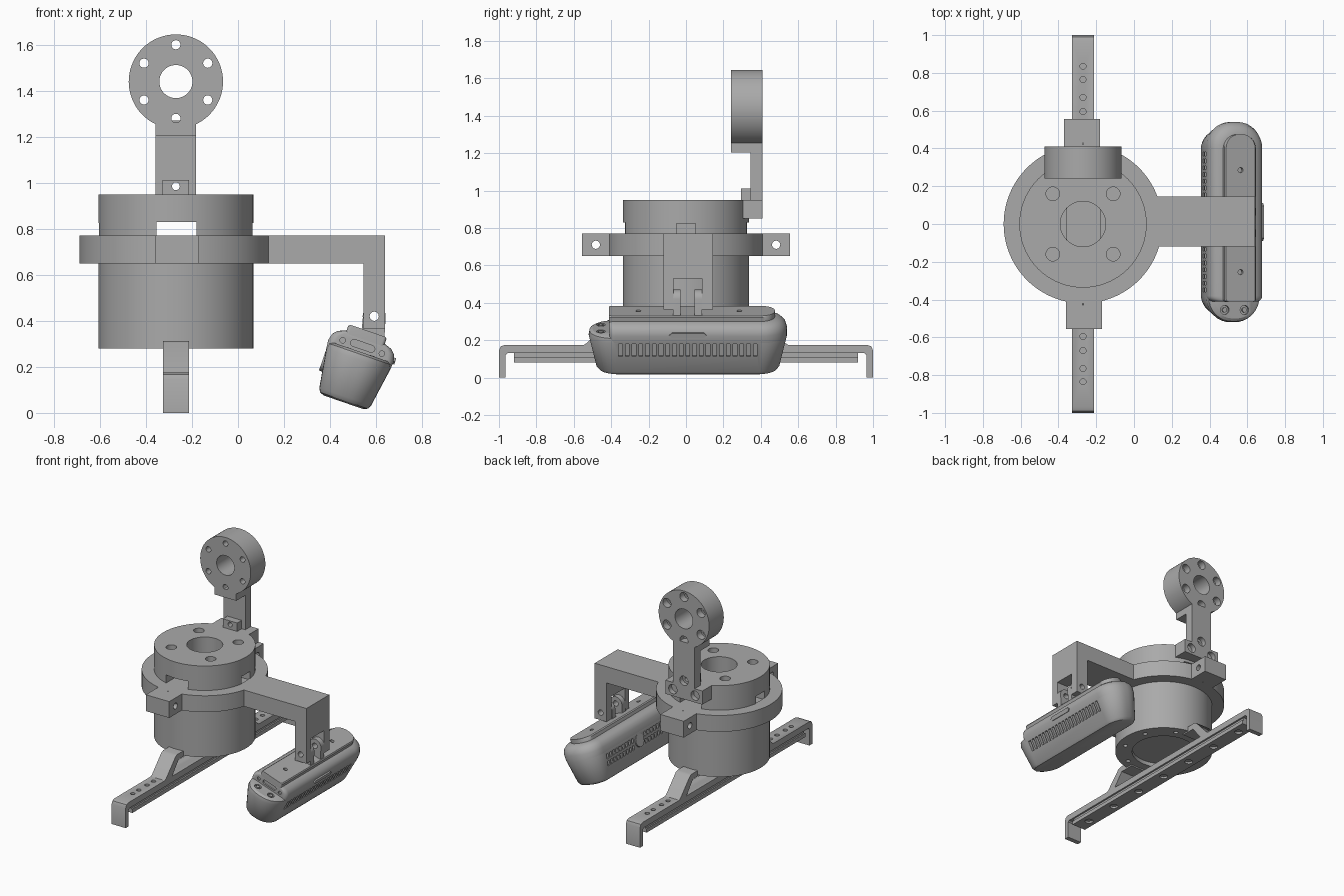
import bpy, bmesh
from math import pi, cos, sin, radians
from mathutils import Matrix

if "Cube" in bpy.data.objects:
    bpy.data.objects.remove(bpy.data.objects["Cube"])

GREY = (0.4, 0.4, 0.4, 1)
mat = bpy.data.materials.new("machined grey")
mat.use_nodes = True
mat.diffuse_color = GREY
mat.node_tree.nodes["Principled BSDF"].inputs["Base Color"].default_value = GREY

CX = -0.27  # axis of the motor
AXES = {"x": Matrix.Rotation(pi / 2, 4, "Y"), "y": Matrix.Rotation(pi / 2, 4, "X"), "z": Matrix()}


def box(bm, x, y, z):
    """Box from (min, max) pairs."""
    size = Matrix.Diagonal((x[1] - x[0], y[1] - y[0], z[1] - z[0], 1))
    mid = Matrix.Translation([(a + b) / 2 for a, b in (x, y, z)])
    bmesh.ops.create_cube(bm, size=1, matrix=mid @ size)


def cyl(bm, centre, r, length, axis="z", n=32):
    bmesh.ops.create_cone(bm, cap_ends=True, segments=n, radius1=r, radius2=r, depth=length,
                          matrix=Matrix.Translation(centre) @ AXES[axis])


def loft(bm, loops):
    """Skin a stack of equal-length point loops and cap the ends."""
    rings = [[bm.verts.new(p) for p in loop] for loop in loops]
    for a, b in zip(rings, rings[1:]):
        for i in range(len(a)):
            j = (i + 1) % len(a)
            bm.faces.new((a[i], a[j], b[j], b[i]))
    bm.faces.new(rings[0][::-1])
    bm.faces.new(rings[-1])
    bmesh.ops.recalc_face_normals(bm, faces=bm.faces)


def outline(v, w, y0, y1, front, back, n=8):
    """Rounded bar outline at height v, with its own front and back corner radius."""
    pts = []
    for k, (sx, r, y) in enumerate(((1, back, y1 - back), (-1, back, y1 - back),
                                    (-1, front, y0 + front), (1, front, y0 + front))):
        for i in range(n + 1):
            a = (k + i / n) * pi / 2
            pts.append((sx * (w - r) + r * cos(a), y + r * sin(a), v))
    return pts


def make(name, build, cut=None):
    """Object from a build function, with an optional function adding cutter solids."""
    def mesh_object(label, fn):
        bm = bmesh.new()
        fn(bm)
        me = bpy.data.meshes.new(label)
        bm.to_mesh(me)
        bm.free()
        ob = bpy.data.objects.new(label, me)
        bpy.context.collection.objects.link(ob)
        return ob
    ob = mesh_object(name, build)
    if cut:
        cutter = mesh_object("cutter", cut)
        mod = ob.modifiers.new("cut", "BOOLEAN")
        mod.operation, mod.object, mod.solver = "DIFFERENCE", cutter, "EXACT"
        mod.use_self = True
        dg = bpy.context.evaluated_depsgraph_get()
        ob.data = bpy.data.meshes.new_from_object(ob.evaluated_get(dg))
        ob.modifiers.clear()
        bpy.data.objects.remove(cutter)
    ob.data.materials.clear()
    ob.data.materials.append(mat)
    ob.data.shade_smooth()
    ob.data.set_sharp_from_angle(angle=radians(32))
    return ob


# Motor drum with bore, bolt holes, slot and underside recess
def drum_cuts(bm):
    cyl(bm, (CX, 0, 0.91), 0.12, 0.2, n=48)
    box(bm, (-0.355, -0.18), (-0.5, 0.5), (0.77, 0.83))
    for s in (-1, 1):
        box(bm, (CX + s * 0.32 - 0.06, CX + s * 0.32 + 0.06), (-0.05, 0.05), (0.76, 0.825))
        for t in (-1, 1):
            cyl(bm, (CX + s * 0.16, t * 0.16, 0.93), 0.036, 0.12, n=24)
    cyl(bm, (CX, 0, 0.28), 0.22, 0.06, n=48)
    for i in range(8):
        a = (i + 0.5) * pi / 4
        cyl(bm, (CX + 0.28 * cos(a), 0.28 * sin(a), 0.28), 0.016, 0.08, n=12)


make("motor_drum", lambda bm: cyl(bm, (CX, 0, 0.615), 0.337, 0.67, n=96), drum_cuts)

# Clamp collar and its two split lugs
make("clamp_collar", lambda bm: cyl(bm, (CX, 0, 0.71), 0.42, 0.12, n=96),
     lambda bm: cyl(bm, (CX, 0, 0.71), 0.33, 0.3, n=96))
for label, s in (("front", -1), ("back", 1)):
    cx = CX - s * 0.005
    ys = sorted((s * 0.34, s * 0.555))
    slit = sorted((s * 0.36, s * 0.43))
    make(label + "_clamp_lug", lambda bm: box(bm, (cx - 0.095, cx + 0.095), ys, (0.65, 0.77)),
         lambda bm: (cyl(bm, (cx, s * 0.482, 0.71), 0.022, 0.4, "x", 20),
                     box(bm, (CX - 0.003, CX + 0.003), slit, (0.6, 0.8))))


# Side arm: horizontal beam and forked drop leg
def arm(bm):
    prof = [(0.08, 0.65), (0.545, 0.65), (0.545, 0.365), (0.64, 0.365), (0.64, 0.77), (0.08, 0.77)]
    loft(bm, [[(x, y, z) for x, z in prof] for y in (-0.12, 0.145)])


def arm_cuts(bm):
    box(bm, (0.5, 0.7), (-0.068, 0.085), (0.3, 0.53))
    for y in (-0.1, 0.12):
        cyl(bm, (0.592, y, 0.42), 0.02, 0.08, "y", 20)


make("side_arm", arm, arm_cuts)


# Hinge prongs rising from the camera
def prongs(bm):
    for y in (-0.05, 0.065):
        cyl(bm, (0.592, y, 0.42), 0.05, 0.04, "y")
        prof = [(0.543, 0.42), (0.535, 0.33), (0.635, 0.3), (0.642, 0.42)]
        loft(bm, [[(x, y + d, z) for x, z in prof] for d in (-0.02, 0.02)])


make("hinge_prongs", prongs, lambda bm: cyl(bm, (0.592, 0, 0.42), 0.02, 0.4, "y", 20))


# Camera, modelled upright then tilted
def lower_shell(bm):
    levels = ((-0.136, 0.09, -0.44, 0.46), (-0.128, 0.11, -0.465, 0.485), (-0.11, 0.119, -0.48, 0.5),
              (0.06, 0.146, -0.52, 0.54), (0.085, 0.142, -0.515, 0.535), (0.095, 0.125, -0.5, 0.52))
    loft(bm, [outline(v, w, a, b, w * 0.9, w * 0.9) for v, w, a, b in levels])


def shell_cuts(bm):
    for i in range(21):
        y = -0.35 + i * 0.036
        box(bm, (0.118, 0.2), (y - 0.01, y + 0.01), (-0.02, 0.055))
        if abs(y) > 0.06:
            for v in (-0.025, 0.025):
                box(bm, (-0.2, -0.118), (y - 0.01, y + 0.01), (v - 0.016, v + 0.016))
    for u in (-0.055, 0.055):
        cyl(bm, (u, -0.455, 0.095), 0.024, 0.03, n=20)


def upper_shell(bm):
    levels = ((0.06, 0.146, 0.54), (0.1, 0.15, 0.54), (0.13, 0.142, 0.53), (0.15, 0.123, 0.51),
              (0.162, 0.09, 0.48))
    loft(bm, [outline(v, w, -0.41, b, 0.03, w * 0.9) for v, w, b in levels])


def end_cuts(bm):
    box(bm, (-0.04, 0.04), (-0.5, -0.4), (0.108, 0.138))
    for s in (-1, 1):
        cyl(bm, (s * 0.04, -0.45, 0.123), 0.015, 0.1, "y", 16)
        cyl(bm, (s * 0.09, -0.45, 0.118), 0.012, 0.1, "y", 16)


def trim(bm):
    loft(bm, [outline(v, w, -0.412, 0.475, 0.015, w * 0.9)
              for v, w in ((0.15, 0.088), (0.185, 0.088), (0.192, 0.081))])


def side_details(bm):
    cyl(bm, (-0.13, 0.01, 0.005), 0.045, 0.03, "x")
    loft(bm, [[(u, y + 0.01, v + 0.105) for y, v in ((-0.1, 0), (-0.085, 0.014), (0.085, 0.014),
              (0.1, 0), (0.085, -0.014), (-0.085, -0.014))] for u in (0.13, 0.156)])
    for u in (-0.055, 0.055):
        cyl(bm, (u, -0.455, 0.09), 0.013, 0.012, n=16)


for ob in (make("camera_lower_shell", lower_shell, shell_cuts),
           make("camera_upper_shell", upper_shell, end_cuts),
           make("camera_mount_plate", trim,
                lambda bm: [cyl(bm, (0, y, 0.19), 0.014, 0.04, n=16) for y in (-0.255, 0.285)]),
           make("camera_side_details", side_details)):
    ob.location = (0.502, 0, 0.175)
    ob.rotation_euler = (0, radians(19), 0)


# Upright post with bolted disc
def post_cuts(bm):
    for x, z in ((-0.36, 0.9), (-0.18, 0.9), (CX, 0.985)):
        cyl(bm, (x, 0.4, z), 0.034, 0.05, "y", 24)
    cyl(bm, (CX, 0.33, 0.985), 0.017, 0.1, "y", 16)


def post(bm):
    prof = [(0.15, 0.85), (0.15, 0.95), (0.0875, 0.95), (0.0875, 1.27)]
    full = [(CX + x, z) for x, z in prof] + [(CX - x, z) for x, z in prof[::-1]]
    loft(bm, [[(x, y, z) for x, z in full] for y in (0.345, 0.41)])


make("upright_post", post, post_cuts)
make("post_foot", lambda bm: box(bm, (-0.42, -0.12), (0.305, 0.345), (0.85, 0.95)))
make("post_tab", lambda bm: box(bm, (-0.328, -0.212), (0.293, 0.345), (0.94, 1.012)),
     lambda bm: cyl(bm, (CX, 0.3, 0.985), 0.017, 0.2, "y", 16))


def disc_cuts(bm):
    cyl(bm, (CX, 0.32, 1.44), 0.072, 0.4, "y", 48)
    for i in range(6):
        a = pi / 6 + i * pi / 3
        x, z = CX + 0.16 * cos(a), 1.44 + 0.16 * sin(a)
        cyl(bm, (x, 0.3, z), 0.02, 0.3, "y", 20)
        cyl(bm, (x, 0.41, z), 0.033, 0.1, "y", 24)


make("flange_disc", lambda bm: cyl(bm, (CX, 0.325, 1.44), 0.205, 0.17, "y", 72), disc_cuts)
make("disc_saddle", lambda bm: box(bm, (CX - 0.0875, CX + 0.0875), (0.24, 0.4), (1.203, 1.265)))


# Base bar with hooked ends, underside rail and struts
def base_bar(bm):
    prof = [(0.955, 0.13), (0.965, 0.12), (0.965, 0), (1, 0), (1, 0.145), (0.99, 0.167), (0.968, 0.175)]
    full = prof + [(-y, z) for y, z in prof[::-1]]
    loft(bm, [[(x, y, z) for y, z in full] for x in (-0.327, -0.212)])


HOLES = [s * y for s in (-1, 1) for y in (0.595, 0.67, 0.765, 0.835)]
make("base_bar", base_bar, lambda bm: [cyl(bm, (CX, y, 0.17), 0.016, 0.06, n=16) for y in HOLES])
make("rail_neck", lambda bm: box(bm, (-0.315, -0.225), (-0.92, 0.92), (0.1, 0.135)))
make("rail_flange", lambda bm: box(bm, (-0.325, -0.214), (-0.92, 0.92), (0.08, 0.108)),
     lambda bm: [cyl(bm, (CX, i * 0.27, 0.08), 0.028, 0.03, n=20) for i in range(-3, 4)])

for label, s in (("front", -1), ("back", 1)):
    prof = [(0.56, 0.165), (0.53, 0.185), (0.42, 0.305), (0.4, 0.312), (0.28, 0.312),
            (0.28, 0.27), (0.385, 0.27), (0.47, 0.165)]
    make(label + "_strut", lambda bm: loft(bm, [[(x, s * y, z) for y, z in prof] for x in (-0.327, -0.212)]))
